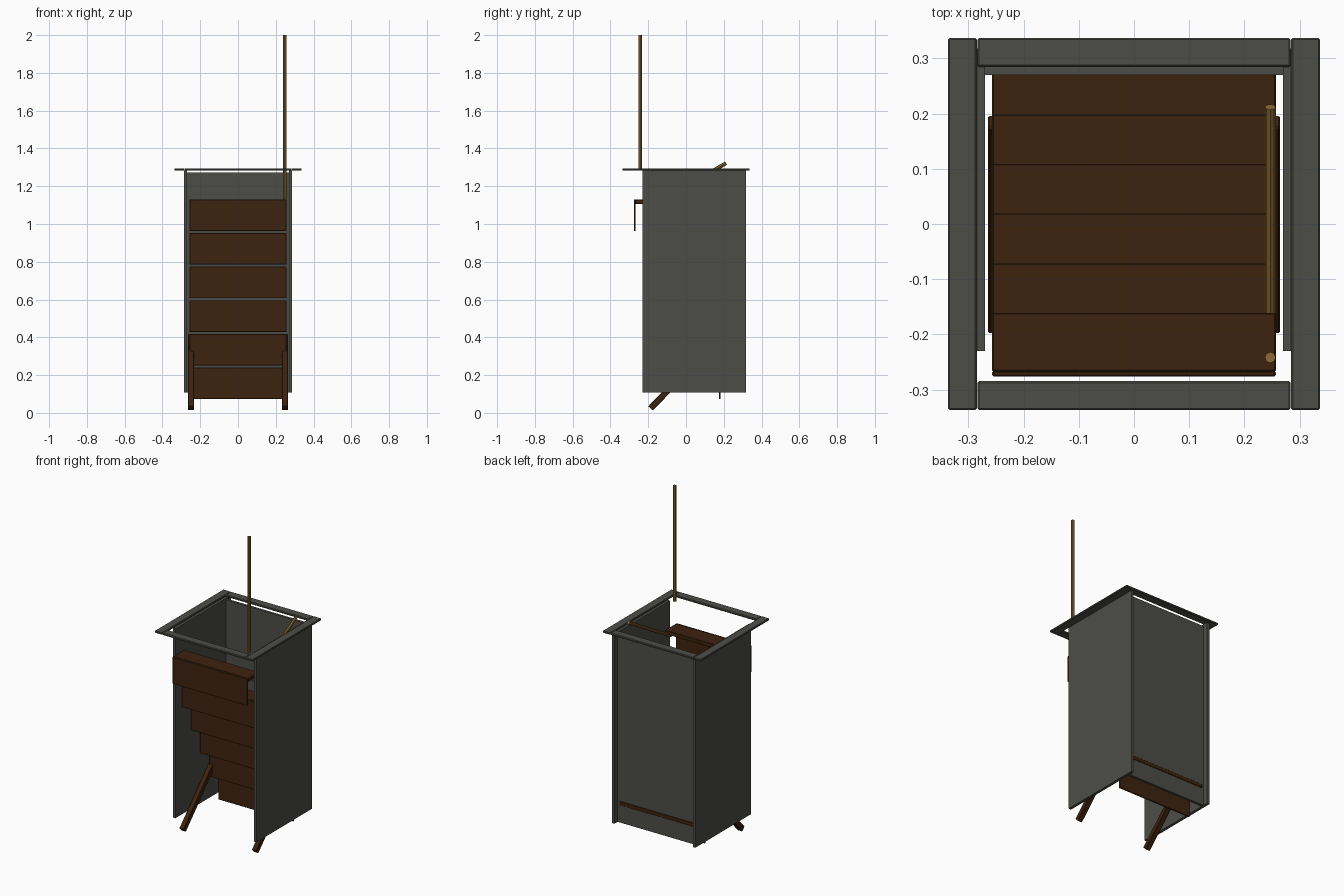
import bpy
import math
from mathutils import Vector

if "Cube" in bpy.data.objects:
    bpy.data.objects.remove(bpy.data.objects["Cube"])


def material(name, rgb):
    m = bpy.data.materials.new(name)
    m.diffuse_color = (*rgb, 1)
    m.use_nodes = True
    m.node_tree.nodes["Principled BSDF"].inputs["Base Color"].default_value = m.diffuse_color
    return m


GREY = material("weathered grey", (0.073, 0.075, 0.065))
BROWN = material("dark brown wood", (0.047, 0.0165, 0.0045))
TAN = material("light brown wood", (0.26, 0.145, 0.035))


def box(name, lo, hi, mat, bevel=0.0):
    """Box between two corners, with an optional small edge bevel."""
    lo, hi = Vector(lo), Vector(hi)
    bpy.ops.mesh.primitive_cube_add(size=1, location=(lo + hi) / 2)
    ob = bpy.context.object
    ob.name = name
    ob.scale = hi - lo
    bpy.ops.object.transform_apply(location=False, rotation=False, scale=True)
    ob.data.materials.append(mat)
    if bevel:
        mod = ob.modifiers.new("edge bevel", 'BEVEL')
        mod.width = bevel
        mod.segments = 1
    return ob


def rod(name, a, b, radius, mat, sides=8):
    """Straight round stick between two points."""
    a, b = Vector(a), Vector(b)
    bpy.ops.mesh.primitive_cylinder_add(vertices=sides, radius=radius,
                                        depth=(b - a).length, location=(a + b) / 2)
    ob = bpy.context.object
    ob.name = name
    ob.rotation_euler = (b - a).to_track_quat('Z', 'Y').to_euler()
    ob.data.materials.append(mat)
    return ob


# Three walls, open at the front
for side, s in (("left", -1), ("right", 1)):
    x0, x1 = sorted((s * 0.27, s * 0.287))
    box(side + "_wall", (x0, -0.23, 0.107), (x1, 0.318, 1.283), GREY)
box("back_wall", (-0.27, 0.27, 0.107), (0.27, 0.286, 1.272), GREY)

# Flat trim frame on top
Z0, Z1 = 1.282, 1.295
for side, s in (("left", -1), ("right", 1)):
    x0, x1 = sorted((s * 0.285, s * 0.337))
    box(side + "_trim", (x0, -0.337, Z0), (x1, 0.337, Z1), GREY, 0.003)
for side, s in (("front", -1), ("back", 1)):
    y0, y1 = sorted((s * 0.285, s * 0.337))
    box(side + "_trim", (-0.284, y0, Z0), (0.284, y1, Z1), GREY, 0.003)

# Six steps descending towards the back, each a tread with a hanging riser
for i in range(6):
    y = -0.276 + 0.09 * i
    top = 1.13 - 0.178 * i
    box(f"tread_{i + 1}", (-0.257, y + 0.009, top - 0.024),
        (0.257, y + 0.115, top), BROWN, 0.002)
    box(f"riser_{i + 1}", (-0.257, y, top - 0.167),
        (0.257, y + 0.009, top), BROWN, 0.002)

# Slanted legs under the steps
foot, head = Vector((0, -0.188, 0.0235)), Vector((0, 0.186, 0.408))
run = head - foot
for side, s in (("left", -1), ("right", 1)):
    half = run.length / 2
    leg = box(side + "_leg", (-0.0155, -0.0165, -half), (0.0155, 0.0165, half), BROWN, 0.003)
    leg.location = (foot + head) / 2 + Vector((s * 0.249, 0, 0))
    leg.rotation_euler.x = -math.atan2(run.y, run.z)

# Upright pole and leaning stick
rod("upright_pole", (0.247, -0.242, 1.282), (0.247, -0.242, 2.0), 0.01, TAN)
rod("leaning_stick", (0.247, -0.2, 1.084), (0.247, 0.212, 1.322), 0.01, TAN)
